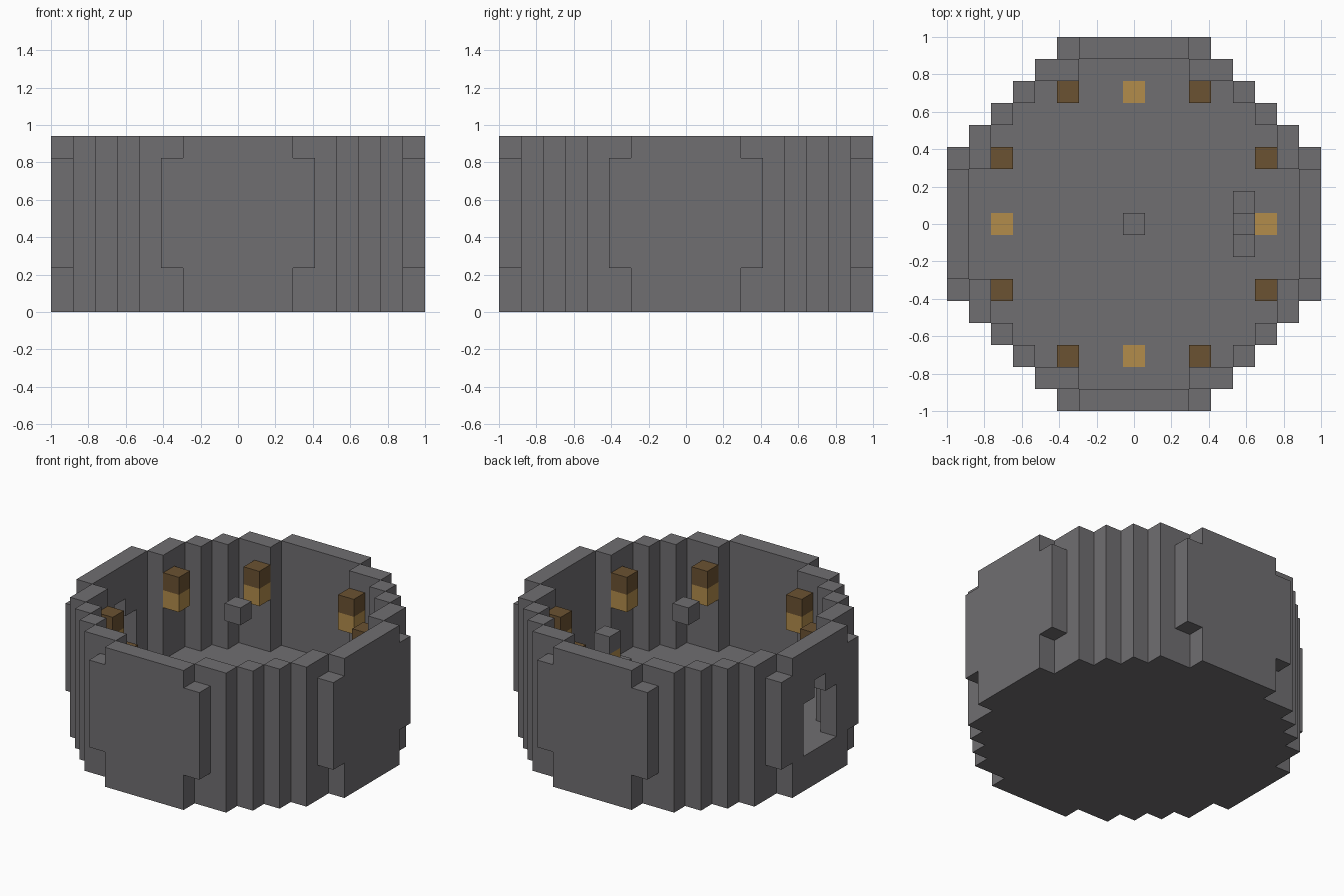
import bpy
import bmesh
import math
from mathutils import Matrix

if "Cube" in bpy.data.objects:
    bpy.data.objects.remove(bpy.data.objects["Cube"], do_unlink=True)

U = 2 / 17  # size of one block


def material(name, rgb):
    mat = bpy.data.materials.new(name)
    mat.use_nodes = True
    mat.diffuse_color = (*rgb, 1)
    bsdf = next(n for n in mat.node_tree.nodes if n.type == "BSDF_PRINCIPLED")
    bsdf.inputs["Base Color"].default_value = (*rgb, 1)
    return mat


STONE = material("stone grey", (0.162, 0.156, 0.165))
WOOD = material("dark wood", (0.147, 0.084, 0.032))
GLOW = material("lamp amber", (0.445, 0.262, 0.07))


def prism(name, outline, low, high, mat, place=Matrix()):
    """Extrude a flat outline, measured in blocks, from low to high."""
    bm = bmesh.new()
    base = bm.faces.new([bm.verts.new((x, y, low)) for x, y in outline])
    top = bmesh.ops.extrude_face_region(bm, geom=[base], use_keep_orig=True)
    moved = [v for v in top["geom"] if isinstance(v, bmesh.types.BMVert)]
    bmesh.ops.translate(bm, verts=moved, vec=(0, 0, high - low))
    bmesh.ops.recalc_face_normals(bm, faces=bm.faces)
    bm.transform(Matrix.Scale(U, 4) @ place)
    mesh = bpy.data.meshes.new(name)
    bm.to_mesh(mesh)
    bm.free()
    mesh.materials.append(mat)
    obj = bpy.data.objects.new(name, mesh)
    bpy.context.collection.objects.link(obj)
    return obj


def box(name, x0, x1, y0, y1, low, high, mat, place=Matrix()):
    return prism(name, [(x0, y0), (x1, y0), (x1, y1), (x0, y1)], low, high, mat, place)


def block(name, x, y, low, high, mat, place=Matrix()):
    return box(name, x - .5, x + .5, y - .5, y + .5, low, high, mat, place)


FLOOR, TOP = 2, 8
turns = [Matrix.Rotation(math.radians(90 * i), 4, "Z") for i in range(4)]

# Stepped round floor slab: one quarter outline, turned four times
quarter = [(8.5, 2.5), (7.5, 2.5), (7.5, 4.5), (6.5, 4.5), (6.5, 5.5), (5.5, 5.5),
           (5.5, 6.5), (4.5, 6.5), (4.5, 7.5), (2.5, 7.5), (2.5, 8.5)]
outline = []
for turn in turns:
    for x, y in quarter:
        p = turn @ Matrix.Translation((x, y, 0))
        outline.append((p.translation.x, p.translation.y))
prism("floor_slab", outline, 0, FLOOR, STONE)

# Upright wall profiles, one plain and one with a stepped doorway
plain = [(-2.5, FLOOR), (2.5, FLOOR), (2.5, TOP), (-2.5, TOP)]
half_door = [(.5, 6), (.5, 5), (1.5, 5), (1.5, FLOOR), (2.5, FLOOR), (2.5, TOP)]
doorway = half_door + [(-y, z) for y, z in reversed(half_door)]
upright = Matrix(((0, 0, 1, 0), (1, 0, 0, 0), (0, 1, 0, 0), (0, 0, 0, 1)))

for side, turn in zip(("left", "back", "right", "front"), turns):
    # Main wall panel of this side
    profile = doorway if side == "right" else plain
    prism(side + "_wall", profile, 7.5, 8.5, STONE, turn @ upright)

    # Stepped corner wall
    box(side + "_corner_wall_a", 6.5, 7.5, 2.5, 4.5, FLOOR, TOP, STONE, turn)
    block(side + "_corner_post_a", 6, 5, FLOOR, TOP, STONE, turn)
    block(side + "_corner_post_b", 5, 6, FLOOR, TOP, STONE, turn)
    box(side + "_corner_wall_b", 2.5, 4.5, 6.5, 7.5, FLOOR, TOP, STONE, turn)

    # Short edge strips and hanging lanterns, one pair per side
    for y in (-3, 3):
        block(side + "_wall_edge", 8, y, 2, 7, STONE, turn)
        block(side + "_lantern_glow", 6, y, 5, 6, GLOW, turn)
        block(side + "_lantern_cap", 6, y, 6, 7, WOOD, turn)

    # Lamp set into the floor
    block(side + "_floor_lamp", 6, 0, FLOOR, FLOOR + .04, GLOW, turn)

# Altar facing the doorway
for y in (-1, 1):
    block("altar_step", 5, y, FLOOR, 3, STONE)
block("altar_base", 5, 0, FLOOR, 3, STONE)
block("altar_lamp", 5, 0, 3, 4, GLOW)
block("altar_top", 5, 0, 4, 5, STONE)

# Floating centre block
block("centre_block", 0, 0, 7, TOP, STONE)
